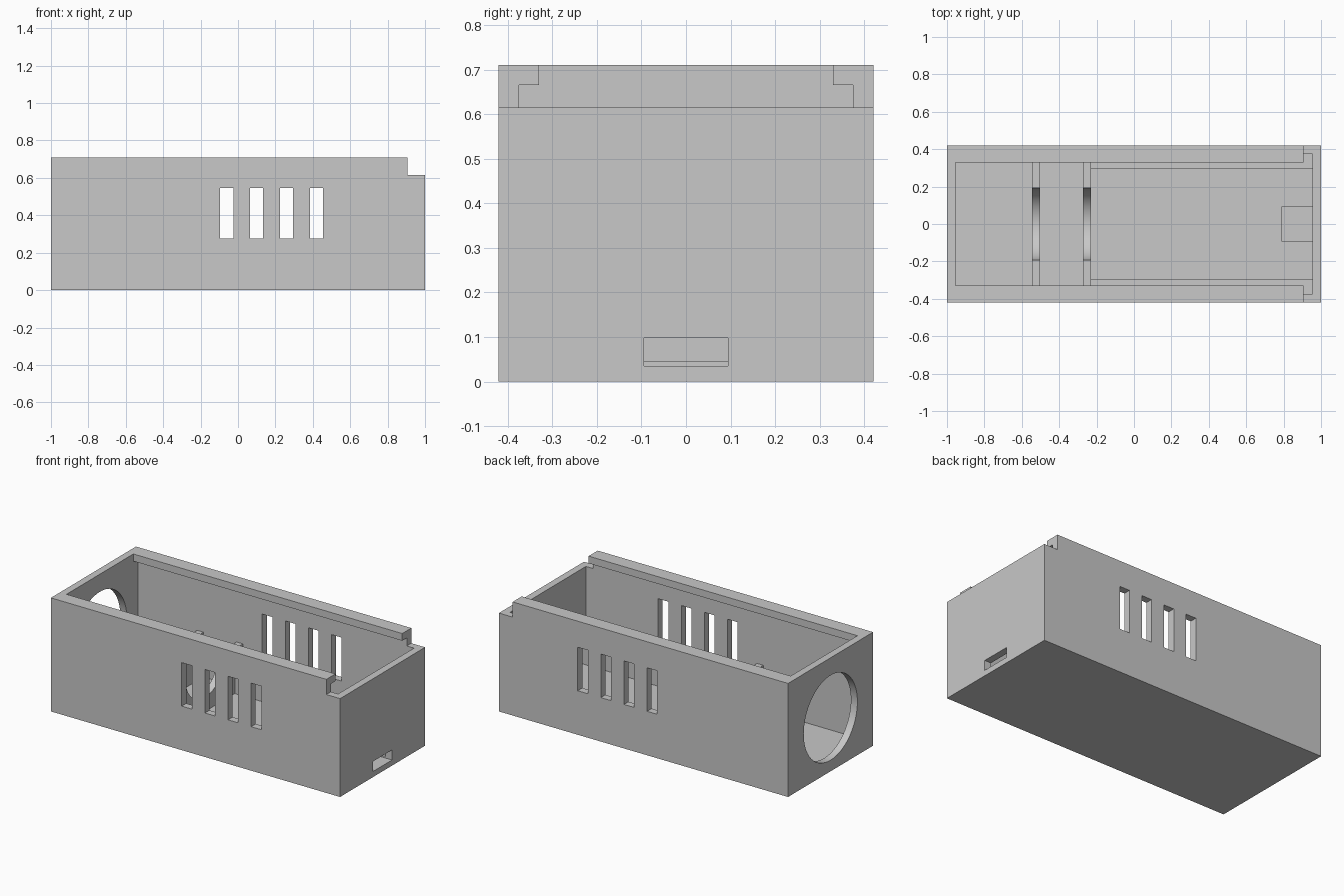
import bpy
import math

default_cube = bpy.data.objects.get("Cube")
if default_cube:
    bpy.data.objects.remove(default_cube, do_unlink=True)

# Single plastic colour
grey = bpy.data.materials.new("light_grey_plastic")
grey.use_nodes = True
colour = (0.58, 0.58, 0.58, 1)
grey.diffuse_color = colour
grey.node_tree.nodes["Principled BSDF"].inputs["Base Color"].default_value = colour


def box(name, x, y, z):
    """Box from (min, max) pairs on each axis."""
    spans = (x, y, z)
    bpy.ops.mesh.primitive_cube_add(size=1, location=[(a + b) / 2 for a, b in spans])
    obj = bpy.context.object
    obj.name = name
    obj.scale = [b - a for a, b in spans]
    bpy.ops.object.transform_apply(location=True, rotation=True, scale=True)
    obj.data.materials.append(grey)
    return obj


def bore(name, x, z, radius):
    """Cylinder lying along x."""
    bpy.ops.mesh.primitive_cylinder_add(
        vertices=96, radius=radius, depth=x[1] - x[0],
        location=((x[0] + x[1]) / 2, 0, z), rotation=(0, math.pi / 2, 0))
    obj = bpy.context.object
    obj.name = name
    bpy.ops.object.transform_apply(location=True, rotation=True, scale=True)
    obj.data.materials.append(grey)
    return obj


def combine(target, tool, operation):
    """Apply a boolean and discard the tool."""
    tool.hide_render = True
    mod = target.modifiers.new(operation, "BOOLEAN")
    mod.operation = operation
    mod.solver = "EXACT"
    mod.object = tool
    bpy.context.view_layer.objects.active = target
    bpy.ops.object.modifier_apply(modifier=mod.name)
    bpy.data.objects.remove(tool, do_unlink=True)


HALF_W, HEIGHT, WALL = 0.42, 0.71, 0.045
IN_X, IN_Y = 1 - WALL, HALF_W - WALL
LIP_Y, LIP_Z = 0.33, 0.665

# Open enclosure with an overhanging lip along both long sides
case = box("enclosure", (-1, 1), (-HALF_W, HALF_W), (0, HEIGHT))
combine(case, box("cavity", (-IN_X, IN_X), (-IN_Y, IN_Y), (WALL, LIP_Z)), "DIFFERENCE")
combine(case, box("lid_opening", (-IN_X, IN_X), (-LIP_Y, LIP_Y), (0.5, 0.8)), "DIFFERENCE")

# Lowered end where the lid slides in
combine(case, box("lid_notch", (0.905, 1.1), (-0.5, 0.5), (0.615, 0.8)), "DIFFERENCE")

# Round opening in the other end
combine(case, bore("end_hole", (-1.1, -0.9), 0.335, 0.265), "DIFFERENCE")

# Vent slots through both long walls
for i in range(4):
    start = -0.095 + 0.16 * i
    combine(case, box("vent", (start, start + 0.07), (-0.5, 0.5), (0.275, 0.547)), "DIFFERENCE")

# Cradle ribs with a half-round seat
for start in (-0.545, -0.272):
    rib = box("cradle_rib", (start, start + 0.043), (-0.39, 0.39), (0.03, 0.325))
    combine(rib, bore("seat", (start - 0.1, start + 0.15), 0.325, 0.193), "DIFFERENCE")
    combine(case, rib, "UNION")

# Low rails along the floor beside the circuit board bay
for side in (-1, 1):
    ys = sorted((side * 0.295, side * 0.39))
    combine(case, box("board_rail", (-0.25, 0.97), ys, (0.03, 0.16)), "UNION")

# Connector port with a shallow recess in the floor
combine(case, box("port", (0.79, 1.1), (-0.094, 0.094), (0.035, 0.098)), "DIFFERENCE")

# Smooth the round cuts, keep every edge crisp
bpy.ops.object.select_all(action="DESELECT")
case.select_set(True)
bpy.context.view_layer.objects.active = case
bpy.ops.object.shade_smooth_by_angle(angle=math.radians(30))
